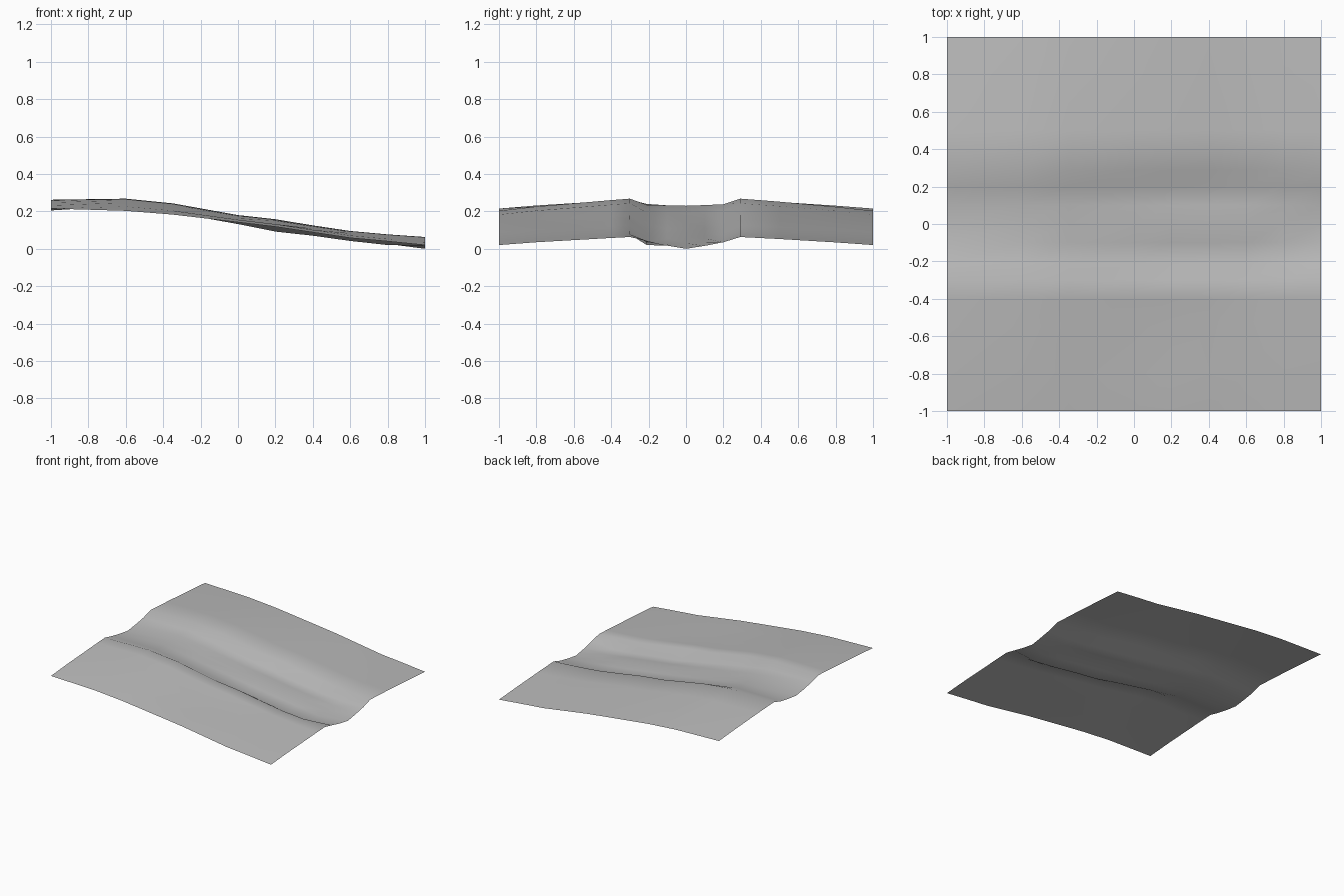
import bpy
import bmesh
from math import exp

cube = bpy.data.objects.get("Cube")
if cube:
    bpy.data.objects.remove(cube)

# Height of the main lines running along the channel, sampled at XS
XS = [-1, -.6, -.35, 0, .2, .4, .6, .8, 1]
OUTER = [.215, .203, .183, .142, .118, .088, .058, .04, .02]
BANK = [.262, .268, .243, .18, .158, .125, .095, .077, .063]
BACK_FOOT = [.235, .238, .2, .135, .105, .075, .05, .035, .035]
CENTRE = [.205, .23, .19, .14, .115, .085, .06, .03, 0]
FRONT_FOOT = [.24, .235, .195, .132, .092, .07, .042, .02, .042]


def mix(a, b, t):
    return [p + (q - p) * t for p, q in zip(a, b)]


# Cross-section rows from front to back
ROWS = [(-1, OUTER), (-.8, mix(OUTER, BANK, .35)), (-.55, mix(OUTER, BANK, .68)),
        (-.4, mix(OUTER, BANK, .88)), (-.3, BANK), (-.21, FRONT_FOOT),
        (-.1, mix(FRONT_FOOT, CENTRE, .6)), (0, CENTRE),
        (.1, mix(CENTRE, BACK_FOOT, .45)), (.2, BACK_FOOT), (.29, BANK),
        (.5, mix(OUTER, BANK, .75)), (.8, mix(OUTER, BANK, .33)), (1, OUTER)]


def gully(x, y):
    """Shallow worn hollow in the front bank."""
    return .014 * exp(-((x - .2) / .2) ** 2 - ((y + .55) / .12) ** 2)


# Terrain sheet
mesh = bpy.data.meshes.new("terrain")
bm = bmesh.new()
grid = [[bm.verts.new((x, y, z - gully(x, y))) for x, z in zip(XS, heights)]
        for y, heights in ROWS]
for near, far in zip(grid, grid[1:]):
    for i in range(len(XS) - 1):
        bm.faces.new((near[i], near[i + 1], far[i + 1], far[i])).smooth = True
bm.to_mesh(mesh)
bm.free()
terrain = bpy.data.objects.new("terrain", mesh)
bpy.context.collection.objects.link(terrain)

# Plain grey ground
grey = bpy.data.materials.new("ground_grey")
grey.use_nodes = True
colour = (.5, .5, .5, 1)
grey.diffuse_color = colour
grey.node_tree.nodes["Principled BSDF"].inputs["Base Color"].default_value = colour
mesh.materials.append(grey)
